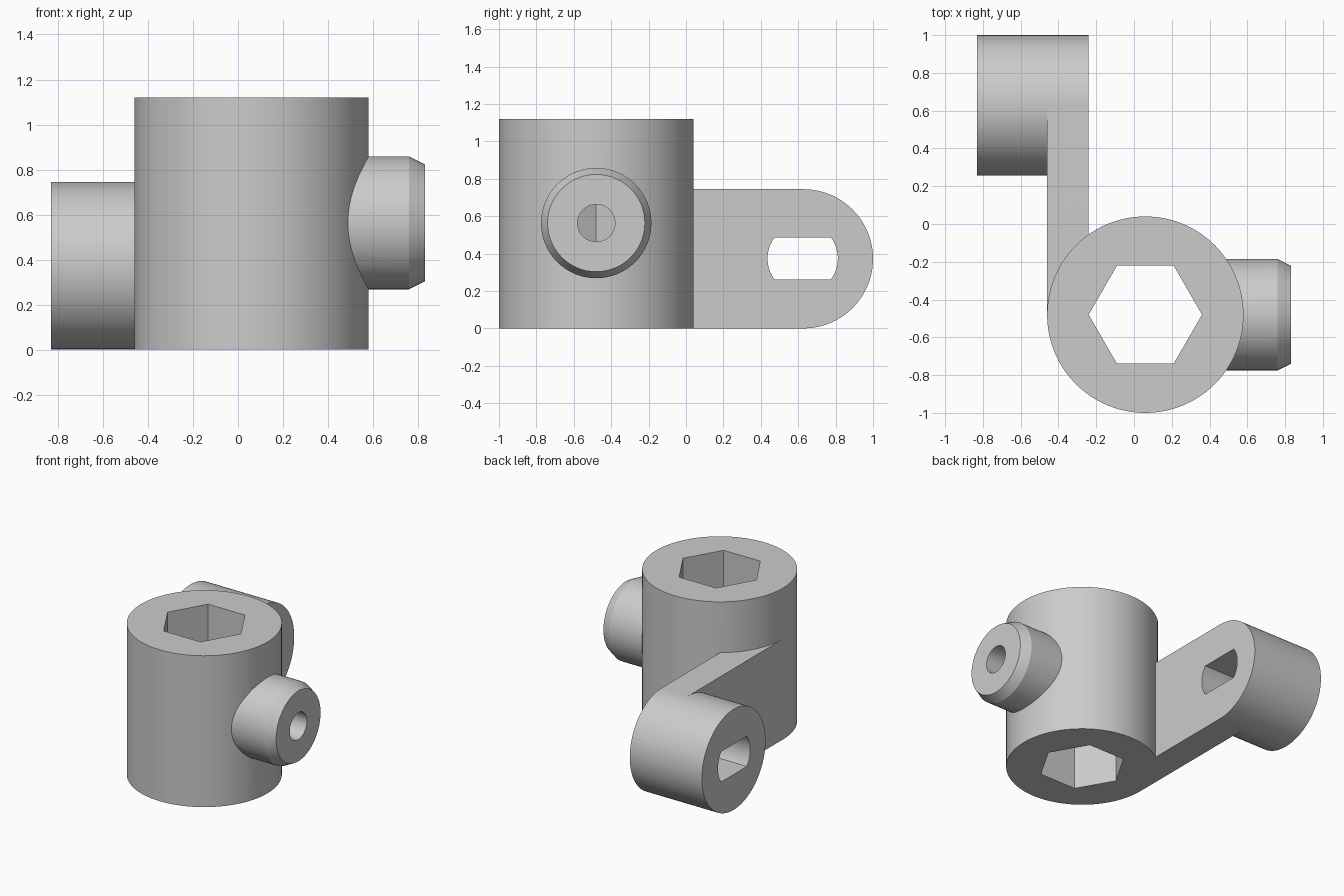
import bpy
import bmesh
from math import sqrt, asin, cos, sin, pi, radians
from mathutils import Matrix

default = bpy.data.objects.get("Cube")
if default:
    bpy.data.objects.remove(default, do_unlink=True)

grey = bpy.data.materials.new("plain_grey")
grey.use_nodes = True
colour = (0.6, 0.6, 0.6, 1)
grey.diffuse_color = colour
grey.node_tree.nodes["Principled BSDF"].inputs["Base Color"].default_value = colour


def loft(name, rings):
    """Join matching rings of points into a capped solid."""
    bm = bmesh.new()
    loops = [[bm.verts.new(p) for p in ring] for ring in rings]
    n = len(loops[0])
    for a, b in zip(loops, loops[1:]):
        for i in range(n):
            j = (i + 1) % n
            bm.faces.new((a[i], a[j], b[j], b[i]))
    bm.faces.new(loops[0][::-1])
    bm.faces.new(loops[-1])
    bmesh.ops.recalc_face_normals(bm, faces=bm.faces)
    mesh = bpy.data.meshes.new(name)
    bm.to_mesh(mesh)
    bm.free()
    mesh.materials.append(grey)
    obj = bpy.data.objects.new(name, mesh)
    bpy.context.collection.objects.link(obj)
    return obj


def circle(radius, sides):
    return [(radius * cos(2 * pi * i / sides), radius * sin(2 * pi * i / sides))
            for i in range(sides)]


def upright(name, shape, centre, z0, z1):
    return loft(name, [[(centre[0] + u, centre[1] + v, z) for u, v in shape]
                       for z in (z0, z1)])


def sideways(name, sections, y, z):
    """Sections are (x, shape) pairs along the x axis."""
    return loft(name, [[(x, y + u, z + v) for u, v in shape]
                       for x, shape in sections])


def combine(target, tool, operation):
    mod = target.modifiers.new(tool.name, "BOOLEAN")
    mod.operation = operation
    mod.solver = "EXACT"
    mod.object = tool
    with bpy.context.temp_override(object=target, active_object=target):
        bpy.ops.object.modifier_apply(modifier=mod.name)
    bpy.data.objects.remove(tool, do_unlink=True)


HUB = (0.06, -0.48)
HUB_R, HEIGHT = 0.52, 1.12
EYE_Y, EYE_R = 0.628, 0.372
ARM_OUT, ARM_IN = -0.46, -0.24
SPIGOT_Z = HEIGHT / 2 + 0.003

# Hub sleeve
body = upright("socket_bracket", circle(HUB_R, 96), HUB, 0, HEIGHT)

# Flat arm joining the hub to the eye
arm = upright("arm", [(ARM_OUT, HUB[1]), (ARM_IN, HUB[1]), (ARM_IN, EYE_Y), (ARM_OUT, EYE_Y)],
              (0, 0), 0, 2 * EYE_R)
combine(body, arm, "UNION")

# Round eye at the end of the arm
eye = sideways("eye", [(x, circle(EYE_R, 96)) for x in (-0.83, ARM_IN)], EYE_Y, EYE_R)
combine(body, eye, "UNION")

# Chamfered side spigot
spigot = sideways("spigot", [(0.42, circle(0.295, 64)), (0.76, circle(0.295, 64)),
                             (0.83, circle(0.26, 64))], HUB[1], SPIGOT_Z)
combine(body, spigot, "UNION")

# Hexagonal bore through the hub
hexagon = upright("hex_cutter", circle(0.3, 6), HUB, -0.1, HEIGHT + 0.1)
combine(body, hexagon, "DIFFERENCE")

# Round hole from the spigot into the bore
hole = sideways("hole_cutter", [(x, circle(0.1, 48)) for x in (0.2, 0.95)], HUB[1], SPIGOT_Z)
combine(body, hole, "DIFFERENCE")

# Double-flat slot through the eye
slot_r, slot_half = 0.188, 0.112
span = asin(slot_half / slot_r)
arc = [-span + 2 * span * i / 12 for i in range(13)]
slot = [(slot_r * cos(a + t), slot_r * sin(a + t)) for t in (0, pi) for a in arc]
cutter = sideways("slot_cutter", [(x, slot) for x in (-0.95, -0.1)], EYE_Y - 0.004, EYE_R + 0.002)
combine(body, cutter, "DIFFERENCE")

# Smooth the round walls and keep the edges crisp
bpy.ops.object.select_all(action="DESELECT")
body.select_set(True)
bpy.context.view_layer.objects.active = body
bpy.ops.object.shade_smooth_by_angle(angle=radians(20))
